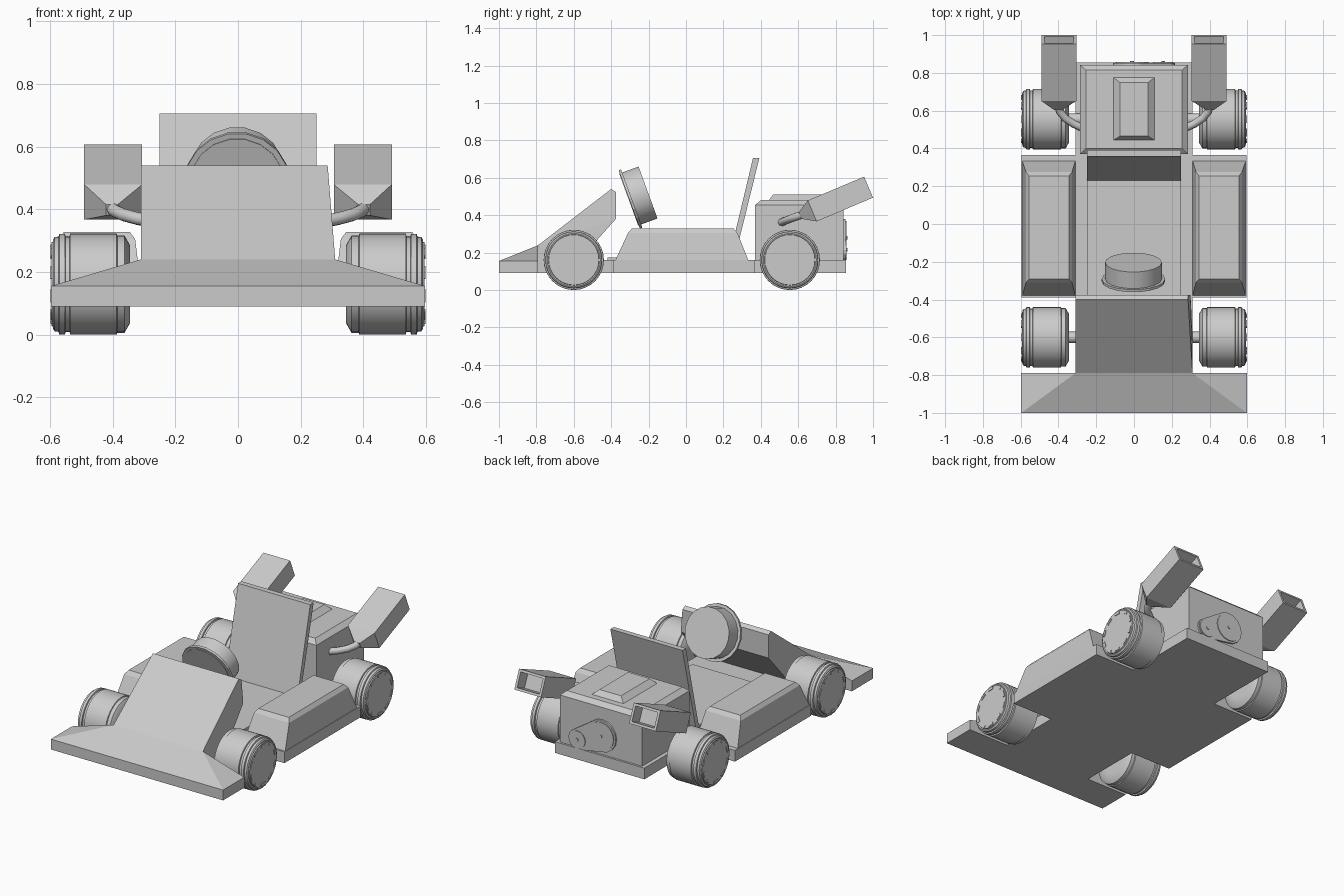
import bpy, bmesh
from math import sin, cos, pi, radians
from mathutils import Vector, Matrix

if "Cube" in bpy.data.objects:
    bpy.data.objects.remove(bpy.data.objects["Cube"])


def finish(name, bm, smooth=False):
    bmesh.ops.recalc_face_normals(bm, faces=bm.faces[:])
    me = bpy.data.meshes.new(name)
    bm.to_mesh(me)
    bm.free()
    if smooth:
        me.shade_smooth()
        me.set_sharp_from_angle(angle=radians(35))
    ob = bpy.data.objects.new(name, me)
    bpy.context.collection.objects.link(ob)
    return ob


def hull(name, pts):
    """Convex solid around a few points."""
    bm = bmesh.new()
    for p in pts:
        bm.verts.new(p)
    bmesh.ops.convex_hull(bm, input=bm.verts[:])
    bmesh.ops.dissolve_limit(bm, angle_limit=0.01, verts=bm.verts[:], edges=bm.edges[:])
    return finish(name, bm)


def loft(name, rings, smooth=False, closed=False):
    """Skin rings of equal length; cap both ends unless closed."""
    bm = bmesh.new()
    rows = [[bm.verts.new(p) for p in r] for r in rings]
    n = len(rows[0])
    pairs = list(zip(rows, rows[1:] + rows[:1])) if closed else list(zip(rows, rows[1:]))
    for a, b in pairs:
        for i in range(n):
            bm.faces.new((a[i], a[(i + 1) % n], b[(i + 1) % n], b[i]))
    if not closed:
        bm.faces.new(rows[0])
        bm.faces.new(rows[-1])
    return finish(name, bm, smooth)


def rect(x0, x1, y0, y1, z):
    return [(x0, y0, z), (x1, y0, z), (x1, y1, z), (x0, y1, z)]


def circle_x(x, y, z, r, n=32):
    return [(x, y + r * cos(2 * pi * i / n), z + r * sin(2 * pi * i / n)) for i in range(n)]


def circle_y(x, y, z, r, n=16):
    return [(x + r * cos(2 * pi * i / n), y, z + r * sin(2 * pi * i / n)) for i in range(n)]


# floor plate, notched for the wheels
half = [(.31, -.8), (.31, -.39), (.595, -.39), (.595, .365), (.31, .365), (.31, .855)]
outline = half + [(-x, y) for x, y in reversed(half)]
loft("floor_plate", [[(x, y, z) for x, y in outline] for z in (.09, .16)])

# front bumper wing, humped in the middle
hull("front_wing", rect(-.597, .597, -1, -.79, .09) + rect(-.597, .597, -1, -.79, .155)
     + [(-.31, -.79, .24), (.31, -.79, .24)])

# nose cowl, slightly narrower at the top right
nose = [(-.79, .15), (-.79, .24), (-.4, .54), (-.375, .525), (-.375, .38), (-.58, .15)]
hull("nose", [(-.31, y, z) for y, z in nose]
     + [(.31 - max(0, z - .24) * .08, y, z) for y, z in nose])

# seat
hull("seat_base", rect(-.25, .25, -.42, .25, .15) + rect(-.25, .25, -.42, .25, .175))
hull("seat_back", rect(-.25, .25, .228, .258, .16) + rect(-.25, .25, .358, .392, .705))

# engine, bevelled lid and scoop
hull("engine", rect(-.285, .285, .37, .842, .15) + rect(-.285, .285, .37, .842, .455)
     + rect(-.255, .255, .4, .815, .48))
hull("engine_scoop", rect(-.115, .115, .44, .78, .475) + rect(-.075, .075, .465, .75, .51))

# pulleys and belt on the engine's rear
big, small = (-.01, .28, .1), (.155, .215, .063)
hull("pulley_belt", [p for x, z, r in (big, small) for y in (.835, .853)
                     for p in circle_y(x, y, z, r)])
for k, (x, z, r) in enumerate((big, small)):
    loft(f"pulley_{k}", [circle_y(x, .84, z, r * .88), circle_y(x, .858, z, r * .88)])
    loft(f"pulley_bolt_{k}", [circle_y(x, .85, z, .01, 8), circle_y(x, .863, z, .01, 8)])

# steering wheel: local z is the wheel axis, local y points up the wheel
up = Vector((0, -.115, .315)).normalized()
axis = Vector((1, 0, 0)).cross(up)
M = Matrix((Vector((1, 0, 0)), up, axis)).transposed().to_4x4()
M.translation = (-.003, -.297, .487)
N = 18


def ring(r, h):
    return [(r * cos(2 * pi * i / N), r * sin(2 * pi * i / N), h) for i in range(N)]


loft("steering_rim", [ring(.142, -.007), ring(.168, -.007), ring(.168, .007), ring(.142, .007)],
     closed=True).matrix_world = M
for k in range(3):
    mid = pi / 2 + k * 2 * pi / 3
    arc = [mid + d * pi / 6 for d in (-1, -.33, .33, 1)]
    shape = [(0, 0)] + [(.148 * cos(a), .148 * sin(a)) for a in arc]
    loft(f"steering_spoke_{k}", [[(x, y, h) for x, y in shape] for h in (-.004, .004)]).matrix_world = M
hub = [[(x * .15, y * .15, h) for x, y, _ in ring(1, 0)] for h in (-.1, .01)]
loft("steering_column", hub, smooth=True).matrix_world = M

# wheel cross-section: (x, radius), grooved tread and hub disc
tread = [(.345, .09), (.345, .125), (.362, .155), (.385, .155), (.387, .161), (.535, .161),
         (.537, .153), (.55, .153), (.552, .161), (.57, .16), (.572, .152), (.585, .15),
         (.59, .142), (.588, .136), (.594, .134)]

for s, side in ((1, "right"), (-1, "left")):
    # side pods
    pod = rect(.31, .592, -.38, .335, .155) + rect(.328, .572, -.31, .275, .305) \
        + rect(.345, .555, -.29, .255, .328)
    hull(f"side_pod_{side}", [(s * x, y, z) for x, y, z in pod])

    # wheels with hub slots and stub axles
    for end, y in (("front", -.6), ("rear", .555)):
        loft(f"{end}_wheel_{side}", [circle_x(s * x, y, .161, r) for x, r in tread], smooth=True)
        loft(f"{end}_axle_{side}", [circle_x(s * x, y, .161, .03, 12) for x in (.25, .37)], smooth=True)
        for k in range(10):
            a = 2 * pi * (k + .5) / 10
            rad, tan = Vector((0, cos(a), sin(a))), Vector((0, -sin(a), cos(a)))
            c = Vector((0, y, .161)) + rad * .12
            hull(f"{end}_hub_slot_{side}_{k}",
                 [c + rad * u * .007 + tan * v * .02 + Vector((s * x, 0, 0))
                  for x in (.59, .598) for u in (-1, 1) for v in (-1, 1)])

    # boxy exhaust with tapered neck and hollow mouth
    d, u = Vector((0, .92, .39)), Vector((0, -.39, .92))
    start, stop = Vector((s * .398, .675, .423)), Vector((s * .398, .976, .55))

    def box(c, w, h):
        return [c + Vector((a * w, 0, 0)) + u * b * h for a, b in ((-1, -1), (1, -1), (1, 1), (-1, 1))]

    loft(f"exhaust_box_{side}", [
        box(Vector((s * .402, .61, .398)), .019, .019), box(start, .0925, .061),
        box(stop, .0925, .061), box(stop, .077, .046), box(stop - d * .08, .077, .046)])

    # exhaust pipe into the engine
    cu = bpy.data.curves.new(f"exhaust_pipe_{side}", "CURVE")
    cu.dimensions = "3D"
    cu.bevel_depth, cu.bevel_resolution, cu.use_fill_caps = .021, 2, True
    sp = cu.splines.new("POLY")
    path = [(.403, .63, .405), (.392, .595, .394), (.365, .56, .382), (.32, .53, .37), (.265, .505, .36)]
    sp.points.add(len(path) - 1)
    for p, (x, y, z) in zip(sp.points, path):
        p.co = (s * x, y, z, 1)
    bpy.context.collection.objects.link(bpy.data.objects.new(cu.name, cu))
